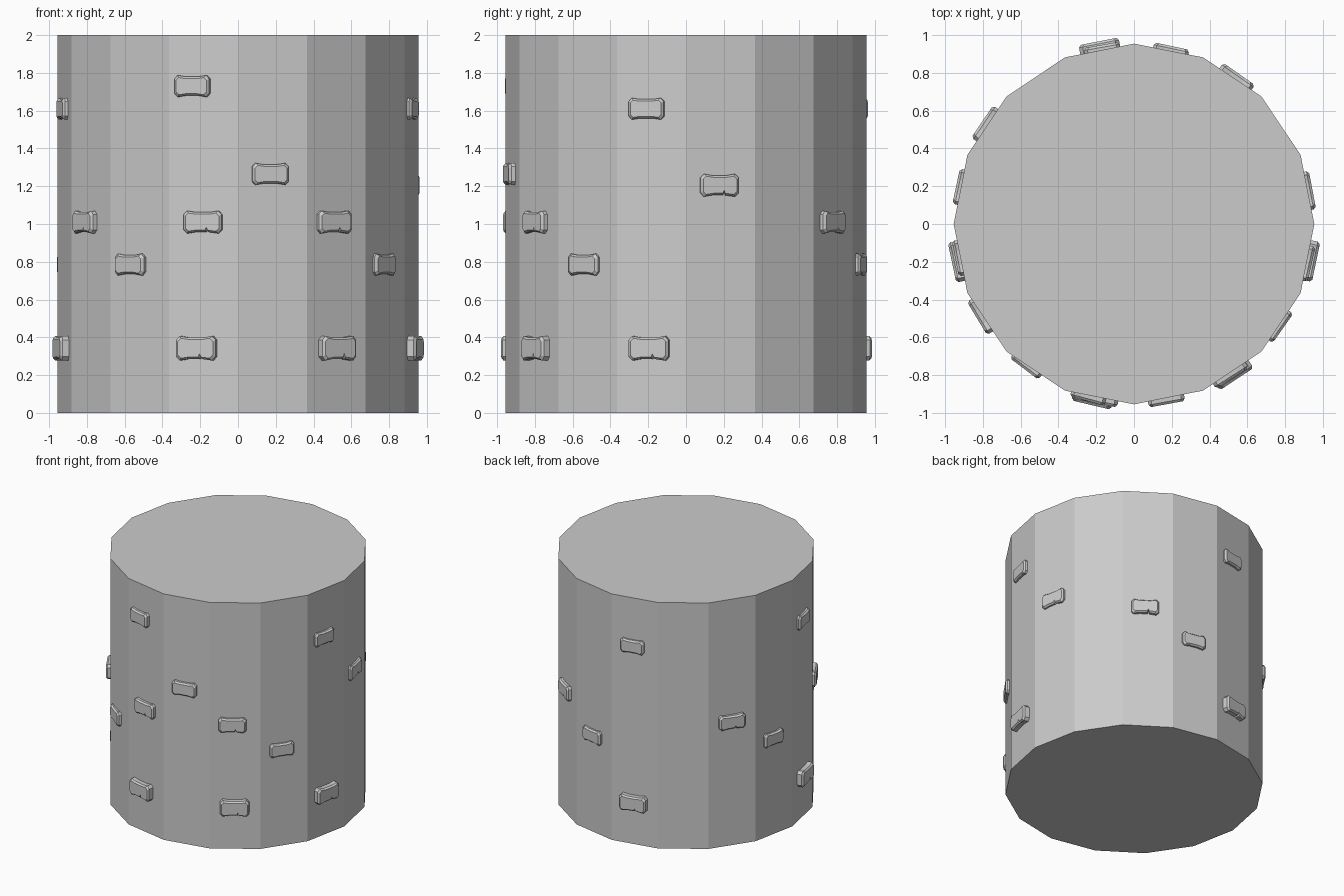
import bpy, bmesh
from math import sin, cos, radians

if "Cube" in bpy.data.objects:
    bpy.data.objects.remove(bpy.data.objects["Cube"])

R, H, N = 0.955, 2.0, 16
STEP = 360 / N


def add_object(name, bm):
    bmesh.ops.recalc_face_normals(bm, faces=bm.faces)
    mesh = bpy.data.meshes.new(name)
    bm.to_mesh(mesh)
    bm.free()
    ob = bpy.data.objects.new(name, mesh)
    bpy.context.collection.objects.link(ob)
    return ob


# Chips in the vertical edges: edge index -> (top, middle, bottom, right width, left width, depth)
CHIPS = {
    12: [(0.70, 0.505, 0.42, 0.09, 0.05, 0.015)],
    14: [(1.70, 1.11, 0.55, 0.05, 0.14, 0.012)],
    3: [(1.60, 1.06, 0.62, 0.05, 0.10, 0.012)],
    6: [(1.77, 1.59, 1.50, 0.07, 0.05, 0.015)],
    9: [(1.75, 1.47, 1.40, 0.05, 0.05, 0.012), (1.20, 0.90, 0.83, 0.05, 0.05, 0.012)],
}

# Tower body: sixteen flat sides with chipped corners
bm = bmesh.new()


def corner(i, z, r=R):
    a = radians(STEP * i)
    return bm.verts.new((r * cos(a), r * sin(a), z))


def along(i, j, dist, z):
    a, b = radians(STEP * i), radians(STEP * j)
    f = dist / (2 * R * sin(radians(STEP / 2)))
    return bm.verts.new((R * (cos(a) + f * (cos(b) - cos(a))),
                         R * (sin(a) + f * (sin(b) - sin(a))), z))


left_chain, right_chain, top_ring, base_ring = [], [], [], []
for i in range(N):
    top, base = corner(i, H), corner(i, 0)
    lc, rc = [top], [top]
    for t, m, b, wr, wl, d in CHIPS.get(i, []):
        vt, vb, vc = corner(i, t), corner(i, b), corner(i, m, R - d)
        vr, vl = along(i, i + 1, wr, m), along(i, i - 1, wl, m)
        for tri in ((vt, vl, vc), (vl, vb, vc), (vt, vc, vr), (vc, vb, vr)):
            bm.faces.new(tri)
        lc += [vt, vl, vb]
        rc += [vt, vr, vb]
    left_chain.append(lc + [base])
    right_chain.append(rc + [base])
    top_ring.append(top)
    base_ring.append(base)
for i in range(N):
    bm.faces.new(right_chain[i] + left_chain[(i + 1) % N][::-1])
bm.faces.new(top_ring)
bm.faces.new(base_ring[::-1])
bmesh.ops.triangulate(bm, faces=[f for f in bm.faces if len(f.verts) > 4 and abs(f.normal.z) < 0.9])
add_object("tower_body", bm)

# Brick outline: worn corners, pinched middle, optional crack along the bottom
UPPER = [(.5, -.34), (.5, .34), (.41, .5), (.2, .44), (-.2, .44), (-.41, .5), (-.5, .34), (-.5, -.34)]
LOWER = [(-.41, -.5), (-.2, -.44), (.2, -.44), (.41, -.5)]
CRACKED = [(-.41, -.5), (-.2, -.44), (.09, -.43), (.12, -.27), (.16, -.44), (.41, -.5)]


def brick(az, z, w, h, out, cracked):
    bm = bmesh.new()
    a = radians(az)
    outline = UPPER + (CRACKED if cracked else LOWER)
    rings = []
    for r, inset in ((0.87, 0), (out - 0.013, 0), (out, 0.012)):
        ring = []
        for u, v in outline:
            t, dz = u * (w - 2 * inset), v * (h - 2 * inset)
            ring.append(bm.verts.new((r * cos(a) - t * sin(a), r * sin(a) + t * cos(a), z + dz)))
        rings.append(ring)
    n = len(outline)
    for lo, hi in zip(rings, rings[1:]):
        for k in range(n):
            bm.faces.new((lo[k], lo[(k + 1) % n], hi[(k + 1) % n], hi[k]))
    bm.faces.new(rings[0][::-1])
    bm.faces.new(rings[-1])
    add_object("wall_brick", bm)


# Brick rows: height, width, thickness, reach, cracked, azimuths
ROWS = [
    (0.342, 0.215, 0.130, 0.985, True, (-103.3, -56.5, -11.8, 101, 192)),
    (0.785, 0.190, 0.115, 0.963, False, (-127.2, -35, 78, 168)),
    (1.010, 0.205, 0.120, 0.970, True, (-101.3, -57.5, 55, 146, 211)),
    (1.205, 0.205, 0.120, 0.962, True, (10.8,)),
    (1.265, 0.195, 0.115, 0.970, False, (-79.6,)),
    (1.610, 0.190, 0.115, 0.964, False, (-12.8, 100.3, 191)),
    (1.730, 0.190, 0.115, 0.970, False, (-104.8,)),
]
for z, w, h, out, cracked, azimuths in ROWS:
    for az in azimuths:
        brick(az, z, w, h, out, cracked)
